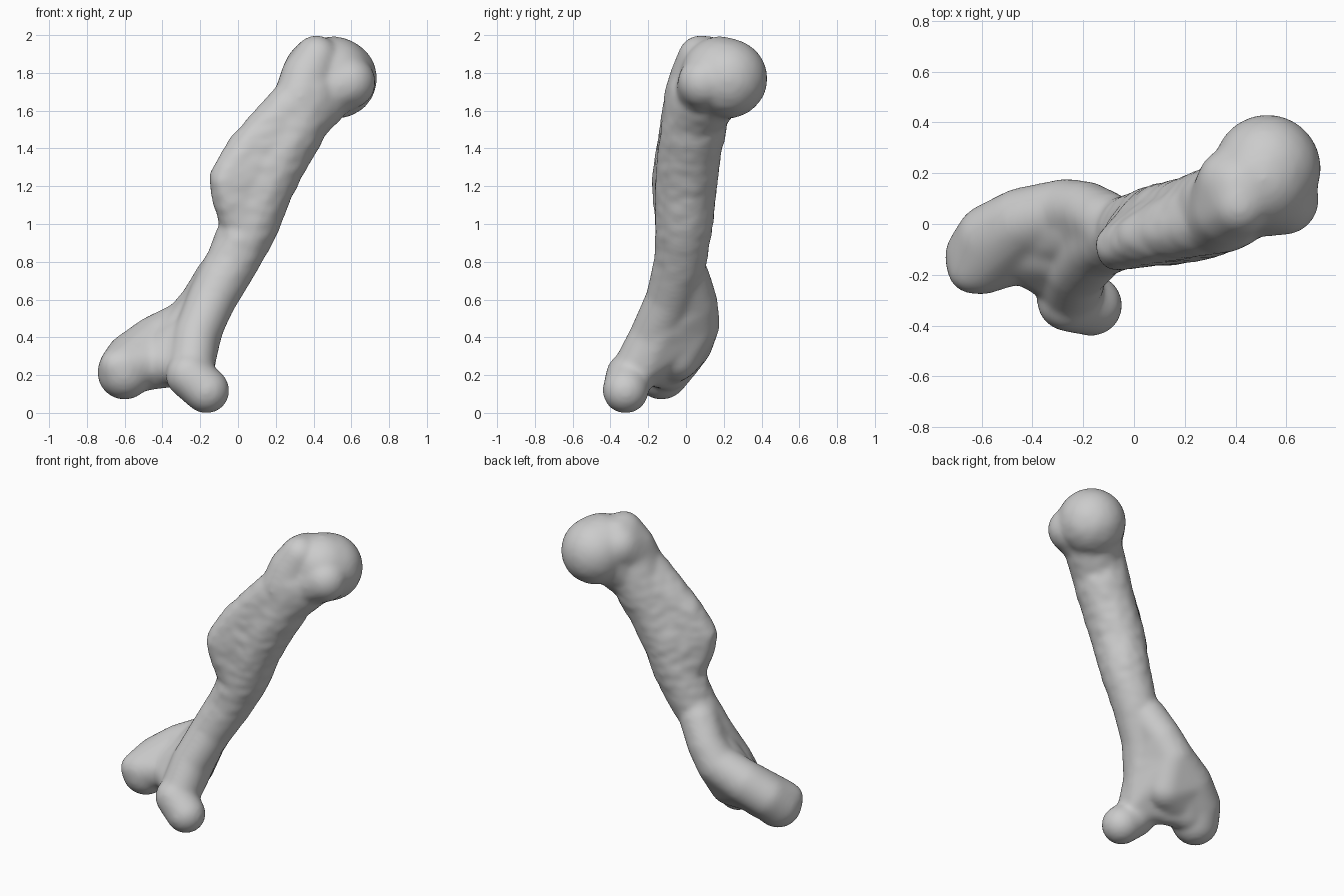
import bpy, bmesh
from mathutils import Vector, Matrix, noise

if "Cube" in bpy.data.objects:
    bpy.data.objects.remove(bpy.data.objects["Cube"])

bone_grey = bpy.data.materials.new("bone_grey")
bone_grey.use_nodes = True
grey = (0.6, 0.6, 0.6, 1)
bone_grey.diffuse_color = grey
bone_grey.node_tree.nodes["Principled BSDF"].inputs["Base Color"].default_value = grey

bm = bmesh.new()


def hull(*balls):
    """Closed skin stretched around balls given as (x, y, z, radius)."""
    part = bmesh.new()
    for x, y, z, r in balls:
        bmesh.ops.create_icosphere(part, subdivisions=3, radius=r,
                                   matrix=Matrix.Translation((x, y, z)))
    out = bmesh.ops.convex_hull(part, input=part.verts)
    unused = set(out["geom_interior"]) | set(out["geom_unused"])
    bmesh.ops.delete(part, context="VERTS",
                     geom=[g for g in unused if isinstance(g, bmesh.types.BMVert)])
    mesh = bpy.data.meshes.new("part")
    part.to_mesh(mesh)
    part.free()
    bm.from_mesh(mesh)
    bpy.data.meshes.remove(mesh)


def limb(*balls):
    """Chain of tapered capsules."""
    for a, b in zip(balls, balls[1:]):
        hull(a, b)


# Shaft, running down into the front condyle
limb((.37, .07, 1.68, .17), (.285, .04, 1.5, .17), (.23, .02, 1.4, .165),
     (.13, .0, 1.2, .162), (.065, -.01, 1.0, .15), (-.03, -.03, .8, .135),
     (-.14, -.085, .6, .125), (-.225, -.18, .4, .118), (-.25, -.27, .22, .12))

# Front condyle
hull((-.167, -.32, .118, .118), (-.26, -.3, .2, .12))

# Crest along the outer side of the shaft
crest = [(.005, -.055, 1.03, .105), (-.05, -.085, 1.16, .09), (-.06, -.09, 1.24, .09),
         (.03, -.055, 1.38, .1), (.27, .0, 1.62, .12)]
core = [(.06, -.01, .98, .145), (.1, 0, 1.14, .15), (.13, 0, 1.22, .15),
        (.2, .01, 1.36, .15), (.33, .05, 1.6, .16)]
for i in range(4):
    hull(*crest[i:i + 2], *core[i:i + 2])

# Ball head, neck and the two tubercles
hull((.525, .22, 1.77, .208), (.505, .18, 1.785, .205))
hull((.36, .06, 1.6, .16), (.48, .16, 1.76, .19))
hull((.415, .075, 1.88, .115), (.415, .15, 1.865, .12), (.39, .16, 1.82, .14),
     (.36, .05, 1.78, .13), (.33, .02, 1.67, .135))
hull((.59, .095, 1.75, .135), (.45, .1, 1.7, .15))

# Rear condyle: a slanted lobe sweeping back and outward
top = (-.27, .05, .47, .125)
mid_high = (-.44, .005, .375, .135)
mid_low = (-.44, -.1, .27, .125)
tip = (-.605, -.15, .24, .125)
tip_back = (-.565, -.055, .29, .132)
hull((-.1, .0, .72, .12), (-.19, .05, .58, .115), (-.16, -.07, .58, .11))
hull((-.19, .05, .58, .115), top, (-.2, -.12, .45, .11))
hull(top, mid_high, mid_low, (-.3, -.05, .3, .125))
hull(mid_high, mid_low, tip, tip_back)
hull(tip, tip_back, (-.6, -.13, .215, .142), (-.64, -.18, .25, .09))

# Web between the condyles, with a smooth rear face
hull((-.25, -.24, .24, .1), (-.19, -.12, .45, .11), top, mid_low)
hull((-.13, -.03, .64, .09), (-.17, -.13, .42, .07), (-.2, -.22, .23, .07),
     (-.27, .05, .46, .12), (-.42, -.02, .32, .11), (-.5, -.09, .22, .1))

mesh = bpy.data.meshes.new("bone")
bm.to_mesh(mesh)
bm.free()
bone = bpy.data.objects.new("bone", mesh)
bpy.context.collection.objects.link(bone)
bpy.context.view_layer.objects.active = bone
bone.select_set(True)

# Fuse the parts and soften the joins
remesh = bone.modifiers.new("fuse", "REMESH")
remesh.mode = "VOXEL"
remesh.voxel_size = 0.014
soften = bone.modifiers.new("soften", "SMOOTH")
soften.factor = 0.5
soften.iterations = 20
for name in ("fuse", "soften"):
    bpy.ops.object.modifier_apply(modifier=name)

# Fine ripples on the shaft, and a thin skin to restore the softened volume
mesh = bone.data
moves = []
for v in mesh.vertices:
    z = v.co.z
    fade = max(0, min(1, (z - .6) * 3, (1.8 - z) * 3))
    p = Vector((v.co.x * 14, v.co.y * 14, z * 18))
    moves.append(v.normal * (.005 + noise.noise(p) * .004 * fade))
for v, move in zip(mesh.vertices, moves):
    v.co += move

mesh.materials.clear()
mesh.materials.append(bone_grey)
bpy.ops.object.shade_smooth_by_angle(angle=0.9)
